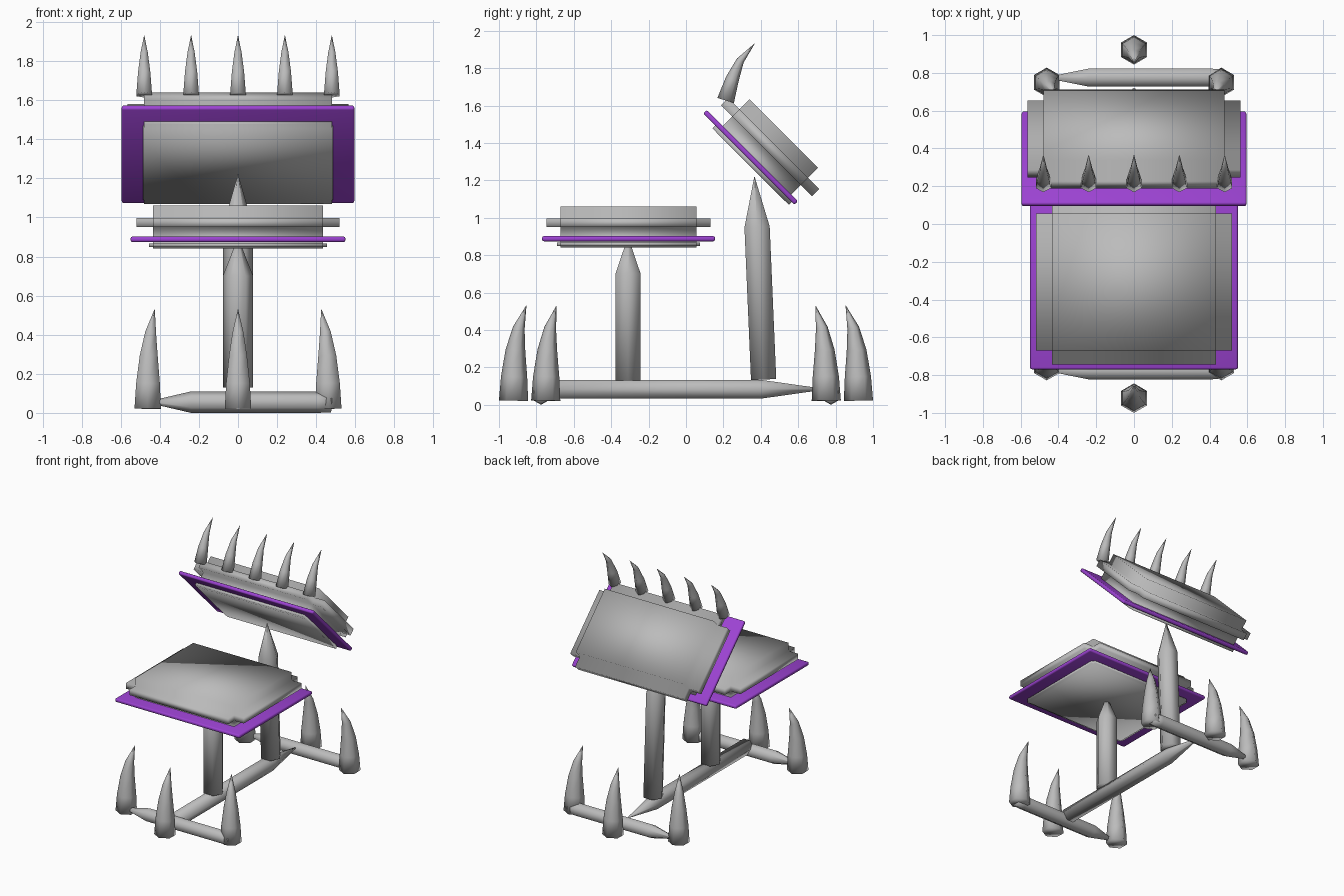
import bpy, bmesh, math
from mathutils import Vector, Matrix

if "Cube" in bpy.data.objects:
    bpy.data.objects.remove(bpy.data.objects["Cube"])


def material(name, rgb):
    m = bpy.data.materials.new(name)
    m.diffuse_color = (*rgb, 1)
    m.use_nodes = True
    m.node_tree.nodes["Principled BSDF"].inputs["Base Color"].default_value = m.diffuse_color
    return m


GREY = material("bone grey", (0.5, 0.5, 0.5))
PURPLE = material("purple", (0.33, 0.055, 0.64))


def finish(bm, name, mat, matrix=None):
    bmesh.ops.recalc_face_normals(bm, faces=bm.faces[:])
    if matrix:
        bm.transform(matrix)
    for f in bm.faces:
        f.smooth = True
    me = bpy.data.meshes.new(name)
    bm.to_mesh(me)
    bm.free()
    me.materials.append(mat)
    ob = bpy.data.objects.new(name, me)
    bpy.context.collection.objects.link(ob)
    return ob


def skin(bm, rings):
    for a, b in zip(rings, rings[1:]):
        n = len(a)
        for i in range(n):
            bm.faces.new((a[i], a[(i + 1) % n], b[(i + 1) % n], b[i]))
    bm.faces.new(rings[0][::-1])
    bm.faces.new(rings[-1])


def hex_tube(name, path, side):
    """Six-sided tube through (point, radius); corners point along side."""
    bm = bmesh.new()
    pts = [Vector(p) for p, _ in path]
    rings = []
    for i, (p, (_, r)) in enumerate(zip(pts, path)):
        t = (pts[min(i + 1, len(pts) - 1)] - pts[max(i - 1, 0)]).normalized()
        s = Vector(side)
        s = (s - t * s.dot(t)).normalized()
        w = t.cross(s)
        rings.append([bm.verts.new(p + r * (math.cos(a) * s + math.sin(a) * w))
                      for a in (k * math.pi / 3 for k in range(6))])
    skin(bm, rings)
    return finish(bm, name, GREY)


def cushion(name, hx, y0, y1, levels, flanges, matrix):
    """Box in layers; chosen layers push out on all four sides."""
    bm = bmesh.new()
    rings = [[bm.verts.new((x, y, z)) for x, y in
              ((-hx, y0), (hx, y0), (hx, y1), (-hx, y1))] for z in levels]
    skin(bm, rings)
    bmesh.ops.recalc_face_normals(bm, faces=bm.faces[:])
    for layer, (dx, dy) in flanges.items():
        mid = (levels[layer] + levels[layer + 1]) / 2
        faces = [f for f in bm.faces if abs(f.normal.z) < 0.1
                 and abs(f.calc_center_median().z - mid) < 1e-4]
        moves = [(f, Vector((f.normal.x * dx, f.normal.y * dy, 0))) for f in faces]
        for f, move in moves:
            new = bmesh.ops.extrude_discrete_faces(bm, faces=[f])["faces"][0]
            bmesh.ops.translate(bm, verts=new.verts[:], vec=move)
    return finish(bm, name, GREY, matrix)


def board(name, size, matrix):
    bm = bmesh.new()
    bmesh.ops.create_cube(bm, size=1)
    bmesh.ops.scale(bm, vec=size, verts=bm.verts[:])
    bmesh.ops.bevel(bm, geom=bm.edges[:], offset=0.01, segments=2,
                    profile=0.5, affect='EDGES')
    return finish(bm, name, PURPLE, matrix)


# Seat: purple board with a stepped cushion through it
seat = Matrix.Translation((0, -0.307, 0.888))
board("seat_board", (1.10, 0.925, 0.028), seat)
cushion("seat_cushion", 0.435, -0.363, 0.363,
        [-0.048, -0.038, -0.02, 0.062, 0.108, 0.173],
        {1: (0.02, 0.02), 3: (0.085, 0.075)}, seat)

# Backrest: the same build, leaning 45 degrees
back = Matrix.Translation((0, 0.345, 1.323)) @ Matrix.Rotation(-math.pi / 4, 4, 'X')
board("backrest_board", (1.19, 0.69, 0.028), back)
cushion("backrest_cushion", 0.48, -0.223, 0.295,
        [-0.036, -0.034, -0.012, 0.085, 0.14, 0.215],
        {1: (0.005, 0.03), 3: (0.085, 0.085)}, back)

# Row of spikes along the top of the backrest
for i in range(5):
    x = -0.48 + 0.24 * i
    hex_tube(f"backrest_spike_{i + 1}",
             [((x, 0.212, 1.627), 0.046), ((x, 0.247, 1.74), 0.036),
              ((x, 0.29, 1.84), 0.021), ((x, 0.366, 1.93), 0.001)], (0, 1, 0))

# Claw feet: three at each end, tips curling toward the middle
for end, sy in (("front", -1), ("back", 1)):
    for side, bx, by in (("left", -0.462, 0.75), ("middle", 0, 0.922),
                         ("right", 0.462, 0.75)):
        base = Vector((bx, by * sy, 0))
        inward = -base.normalized()
        path = []
        for lean, z, r in ((0, 0.022, 0.078), (0.003, 0.15, 0.07),
                           (0.01, 0.29, 0.053), (0.028, 0.41, 0.032),
                           (0.068, 0.53, 0.001)):
            path.append((base + inward * lean + Vector((0, 0, z)), r))
        hex_tube(f"{end}_{side}_claw", path, (0, 1, 0))
    # Cross bar joining the side claws, tapered on the left
    y = 0.775 * sy
    hex_tube(f"{end}_cross_bar",
             [((-0.45, y, 0.055), 0.006), ((-0.24, y, 0.055), 0.055),
              ((0.41, y, 0.055), 0.055), ((0.48, y, 0.05), 0.047)], (0, 0, 1))

# Spine running front to back along the floor
hex_tube("floor_spine", [((0, -0.77, 0.083), 0.058), ((0, 0.40, 0.083), 0.058),
                         ((0, 0.72, 0.083), 0.006)], (1, 0, 0))

# Pointed posts under seat and backrest
hex_tube("seat_post", [((0, -0.31, 0.13), 0.078), ((0, -0.31, 0.70), 0.078),
                       ((0, -0.31, 0.86), 0.015)], (1, 0, 0))
hex_tube("backrest_post", [((0, 0.415, 0.135), 0.078), ((0, 0.38, 0.95), 0.078),
                           ((0, 0.366, 1.22), 0.001)], (1, 0, 0))
